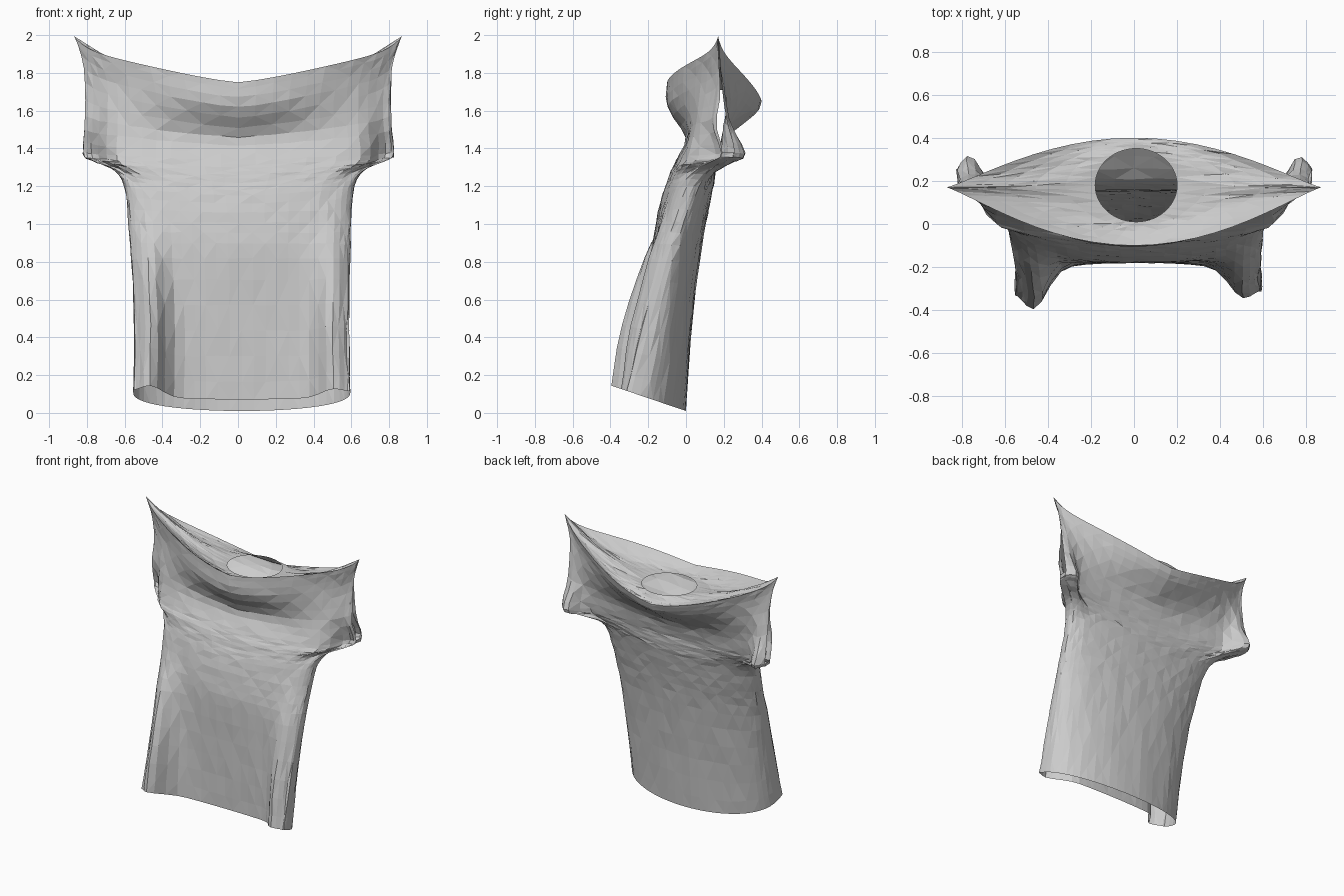
import bpy
import random
from math import cos, sin, pi, exp
from mathutils import Vector

random.seed(4)
if "Cube" in bpy.data.objects:
    bpy.data.objects.remove(bpy.data.objects["Cube"], do_unlink=True)

SIDES = 56      # points round each ring
STEPS = 3       # rings between two sections

# Sections from hem to shoulders: height, half width, side y, front y, back y,
# front roundness, back roundness, tilt, side rise, flute depth, underarm poke
SECTIONS = [
    (.01, .575, -.29, -.18, .00, .42, .42, .34, .00, .17, 0),
    (.40, .57, -.20, -.18, .025, .42, .42, .20, .00, .15, 0),
    (.80, .58, -.10, -.18, .07, .42, .45, .10, .00, .07, 0),
    (1.00, .59, -.03, -.16, .105, .4, .45, .04, .01, .02, 0),
    (1.15, .61, .04, -.125, .135, .35, .45, .00, .05, 0, 0),
    (1.22, .67, .11, -.10, .15, .3, .55, .00, .07, 0, .03),
    (1.28, .79, .17, -.08, .155, .3, .75, .00, .06, 0, .09),
    (1.34, .825, .19, -.05, .165, .3, .85, .00, .04, 0, .13),
    (1.46, .815, .19, .00, .21, .32, 1.0, .02, .12, 0, .04),
    (1.61, .82, .18, -.10, .36, 1.1, 1.3, .10, .24, 0, 0),
    (1.73, .87, .17, -.10, .40, 1.2, 1.2, .20, .30, 0, 0),
]
SLEEVE_START = 7 * STEPS


def blend(i, t):
    """Smooth curve through the sections."""
    n = len(SECTIONS)
    a, b, c, d = (SECTIONS[min(max(i + k, 0), n - 1)] for k in (-1, 0, 1, 2))
    return [q + .5 * t * (r - p + t * (2*p - 5*q + 4*r - s + t * (3*(q - r) + s - p)))
            for p, q, r, s in zip(a, b, c, d)]


def ring(section):
    """Cross-section with a bowed back and two forward flutes at the corners."""
    z, w, side, front, back, round_f, round_b, tilt, rise, flute, poke = section
    shift = .02 * min(1, max(0, 1.5 - z))
    points = []
    for k in range(SIDES):
        angle = 2 * pi * k / SIDES
        s = cos(angle)
        full = max(0, 1 - s * s)
        if sin(angle) >= 0:
            y = side + (back - side) * full ** round_b
        else:
            depth = flute * (1 if s < 0 else .7)
            y = side + (front - side) * full ** round_f
            y -= depth * exp(-((abs(s) - .84) / .15) ** 2)
        y += poke * exp(-((abs(s) - .93) / .08) ** 2)
        lift = rise * (.8 * abs(s) ** 1.35 + .2 * abs(s) ** 14)
        points.append(Vector((w * s + shift, y, z - tilt * y + lift)))
    return points


# Body and sleeves
rings = [ring(blend(i, j / STEPS))
         for i in range(len(SECTIONS) - 1) for j in range(STEPS)]
rings.append(ring(SECTIONS[-1]))
top_index = len(rings) - 1

# Shoulder cloth sagging inwards to the round neck opening
shoulder = rings[-1]
for step in range(1, 6):
    t = step / 5
    loop = []
    for k, p in enumerate(shoulder):
        angle = 2 * pi * k / SIDES
        neck = Vector((.01 + .19 * cos(angle), .18 + .17 * sin(angle), 1.71))
        q = p.lerp(neck, t)
        q.z -= (.04 + .16 * abs(cos(angle))) * t * (1 - t)
        loop.append(q)
    rings.append(loop)

# Small irregularities of crumpled cloth
for r, loop in enumerate(rings):
    if 0 < r < len(rings) - 1 and r != top_index:
        for p in loop:
            p += Vector([random.uniform(-.003, .003) for _ in range(3)])

verts = [p for loop in rings for p in loop]
faces = []
for r in range(len(rings) - 1):
    for k in range(SIDES):
        at_tip = k in (0, SIDES - 1, SIDES // 2 - 1, SIDES // 2)
        if at_tip and SLEEVE_START <= r < top_index:
            continue    # sleeve openings
        n = (k + 1) % SIDES
        a, b = r * SIDES, (r + 1) * SIDES
        if (r + k) % 2:
            faces += [(a + k, a + n, b + n), (a + k, b + n, b + k)]
        else:
            faces += [(a + k, a + n, b + k), (a + n, b + n, b + k)]

mesh = bpy.data.meshes.new("shirt")
mesh.from_pydata(verts, [], faces)
mesh.update()
shirt = bpy.data.objects.new("shirt", mesh)
bpy.context.collection.objects.link(shirt)

# Plain grey cloth
grey = (.6, .6, .6, 1)
cloth = bpy.data.materials.new("grey_cloth")
cloth.use_nodes = True
cloth.diffuse_color = grey
cloth.node_tree.nodes["Principled BSDF"].inputs["Base Color"].default_value = grey
mesh.materials.append(cloth)
